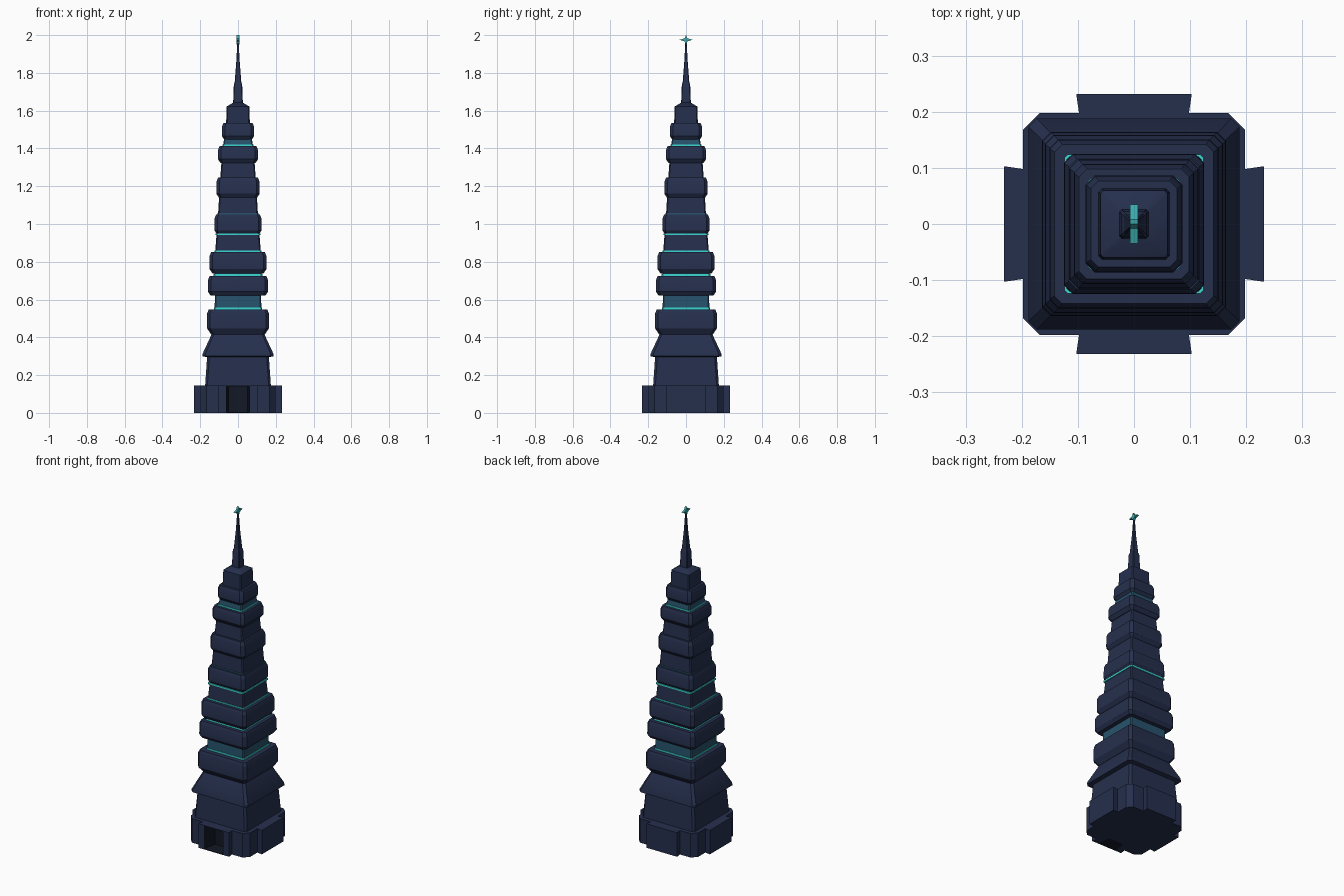
import bpy, bmesh, math

if "Cube" in bpy.data.objects:
    bpy.data.objects.remove(bpy.data.objects["Cube"])


def material(name, rgb):
    m = bpy.data.materials.new(name)
    m.diffuse_color = (*rgb, 1)
    m.use_nodes = True
    m.node_tree.nodes["Principled BSDF"].inputs["Base Color"].default_value = m.diffuse_color
    return m


NAVY = material("navy glass", (0.019, 0.029, 0.075))
DARK = material("dark entrance", (0.006, 0.009, 0.018))
BLUE = material("dim blue glow", (0.020, 0.085, 0.150))
TEAL = material("bright teal light", (0.045, 0.70, 0.66))
STAR = material("teal ornament", (0.045, 0.42, 0.43))


def finish(bm, name, mats, angle=25):
    bmesh.ops.recalc_face_normals(bm, faces=bm.faces)
    me = bpy.data.meshes.new(name)
    bm.to_mesh(me)
    bm.free()
    ob = bpy.data.objects.new(name, me)
    bpy.context.collection.objects.link(ob)
    for m in mats:
        me.materials.append(m)
    bpy.ops.object.select_all(action='DESELECT')
    ob.select_set(True)
    bpy.context.view_layer.objects.active = ob
    bpy.ops.object.shade_smooth_by_angle(angle=math.radians(angle))
    return ob


def loft(name, rings, mat):
    """Stack chamfered squares; each ring is (z, half width, corner cut)."""
    bm = bmesh.new()
    loops = []
    for z, h, c in rings:
        pts = [(h, -h + c), (h, h - c), (h - c, h), (-h + c, h),
               (-h, h - c), (-h, -h + c), (-h + c, -h), (h - c, -h)]
        loops.append([bm.verts.new((x, y, z)) for x, y in pts])
    for a, b in zip(loops, loops[1:]):
        for i in range(8):
            j = (i + 1) % 8
            bm.faces.new((a[i], a[j], b[j], b[i]))
    bm.faces.new(loops[0])
    bm.faces.new(loops[-1])
    return finish(bm, name, [mat])


def extrude_plan(pts, vec, place):
    bm = bmesh.new()
    face = bm.faces.new([bm.verts.new(place(*p)) for p in pts])
    new = bmesh.ops.extrude_face_region(bm, geom=[face])["geom"]
    bmesh.ops.translate(bm, vec=vec, verts=[g for g in new if isinstance(g, bmesh.types.BMVert)])
    return bm


# Podium: cut-corner square with a portico on each side and an entrance notch in front
BASE_H = 0.145
side = [(-0.168, -0.198), (-0.098, -0.198), (-0.103, -0.232),
        (0.103, -0.232), (0.098, -0.198), (0.168, -0.198)]
notch = [(-0.062, -0.232), (-0.05, -0.15), (0.05, -0.15), (0.062, -0.232)]
plan = []
for k in range(4):
    part = side[:3] + notch + side[3:] if k == 0 else side
    c, s = round(math.cos(k * math.pi / 2)), round(math.sin(k * math.pi / 2))
    plan += [(x * c - y * s, x * s + y * c) for x, y in part]
bm = extrude_plan(plan, (0, 0, BASE_H), lambda x, y: (x, y, 0))
for f in bm.faces:
    p = f.calc_center_median()
    if abs(p.x) < 0.07 and -0.22 < p.y < -0.1 and abs(f.normal.z) < 0.5:
        f.material_index = 1
finish(bm, "podium", [NAVY, DARK])

# Thin roof and floor closing the entrance notch
for name, z, t in (("entrance_roof", BASE_H - 0.006, 0.006), ("entrance_floor", 0.0, 0.004)):
    finish(extrude_plan(notch, (0, 0, t), lambda x, y: (x, y, z)), name,
           [NAVY if z else DARK])

# Lower shaft and flared skirt
loft("lower_shaft", [(BASE_H, 0.174, 0.012), (0.305, 0.163, 0.012)], NAVY)
loft("flared_skirt", [(0.295, 0.165, 0.012), (0.30, 0.188, 0.015), (0.312, 0.188, 0.015),
                      (0.42, 0.138, 0.012)], NAVY)

# Overhanging tiers: (bottom, top, half width, bottom bevel)
tiers = [(0.415, 0.548, 0.164, 0.022), (0.622, 0.726, 0.159, 0.013),
         (0.738, 0.852, 0.151, 0.016), (0.95, 1.05, 0.125, 0.011),
         (1.14, 1.245, 0.115, 0.014), (1.322, 1.412, 0.107, 0.015),
         (1.445, 1.535, 0.086, 0.014)]
for i, (z0, z1, h, b) in enumerate(tiers):
    loft(f"tier_{i + 1}", [(z0, h - b, 0.012), (z0 + 1.5 * b, h, 0.016),
                           (z1 - 0.02, h - 0.001, 0.016), (z1, h - 0.009, 0.014)], NAVY)

# Recessed necks between the tiers: (bottom, top, lower half, upper half, colour)
necks = [(0.545, 0.625, 0.124, 0.122, BLUE), (0.72, 0.745, 0.125, 0.125, BLUE),
         (0.85, 0.952, 0.121, 0.113, NAVY), (1.045, 1.145, 0.106, 0.100, NAVY),
         (1.24, 1.325, 0.094, 0.088, NAVY), (1.41, 1.45, 0.080, 0.074, BLUE)]
for i, (z0, z1, a, b, m) in enumerate(necks):
    loft(f"neck_{i + 1}", [(z0, a, 0.006), (z1, b, 0.006)], m)

# Light strips running round the ledges
strips = [(0.546, 0.558, 0.127, TEAL), (0.726, 0.736, 0.129, TEAL),
          (0.851, 0.860, 0.124, TEAL), (0.942, 0.951, 0.120, TEAL),
          (1.049, 1.058, 0.108, BLUE), (1.411, 1.421, 0.082, TEAL)]
for i, (z0, z1, h, m) in enumerate(strips):
    loft(f"light_strip_{i + 1}", [(z0, h, 0.006), (z1, h, 0.006)], m)

# Crown and stepped spire
loft("crown", [(1.53, 0.063, 0.006), (1.622, 0.060, 0.006), (1.642, 0.026, 0.004)], NAVY)
loft("spire_base", [(1.635, 0.026, 0.004), (1.74, 0.022, 0.004), (1.748, 0.018, 0.003)], NAVY)
loft("spire", [(1.745, 0.018, 0.003), (1.86, 0.009, 0.002), (1.995, 0.002, 0.0005)], NAVY)

# Four-pointed star ornament facing sideways on the spire
star = []
for k in range(8):
    r = 0.011 if k % 2 else (0.035 if k % 4 == 0 else 0.025)
    t = k * math.pi / 4
    star.append((r * math.cos(t), 1.975 + r * math.sin(t)))
finish(extrude_plan(star, (0.014, 0, 0), lambda y, z: (-0.007, y, z)), "star_ornament", [STAR])
